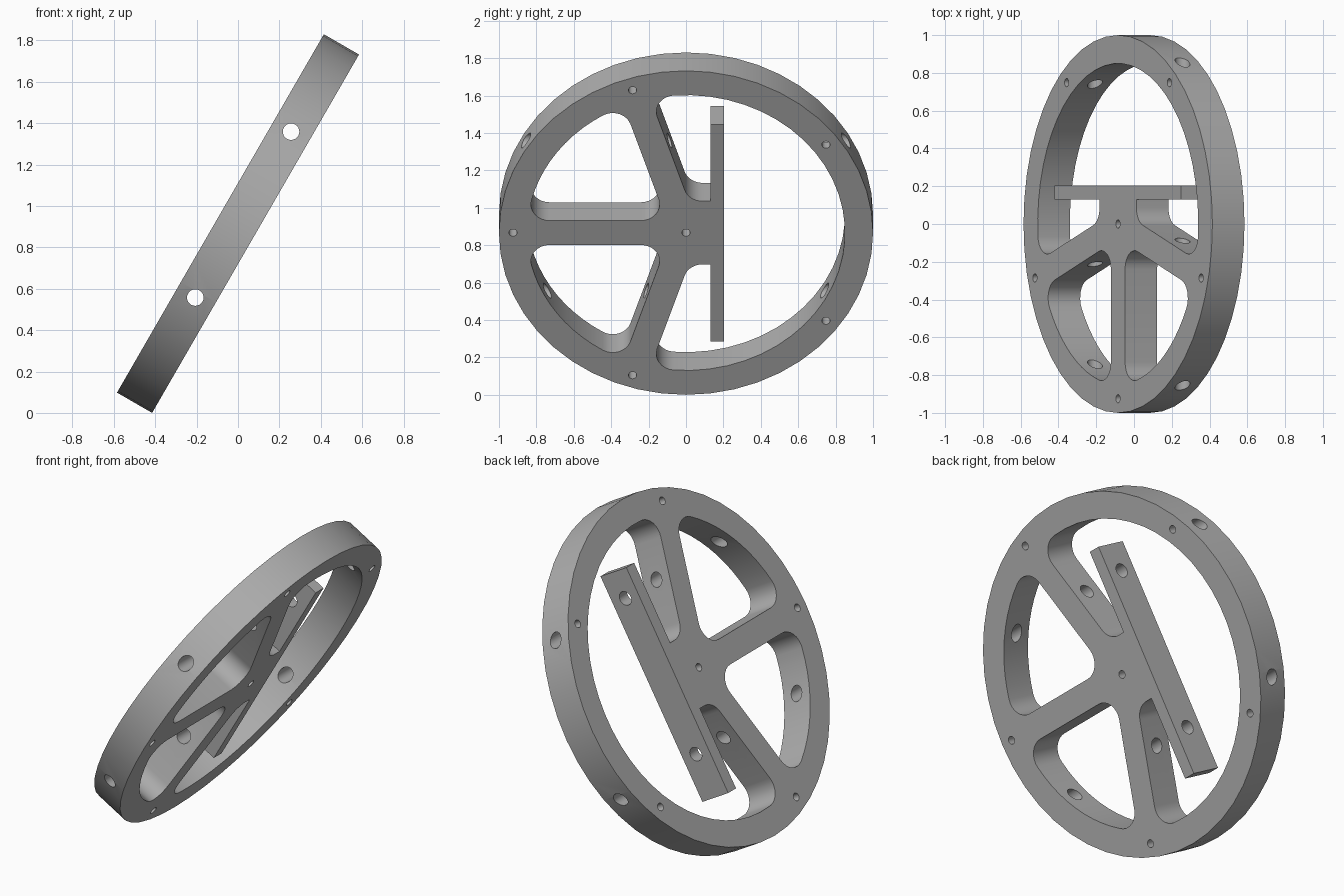
import bpy
import bmesh
from math import asin, cos, radians, sin, degrees
from mathutils import Matrix, Vector

cube = bpy.data.objects.get("Cube")
if cube:
    bpy.data.objects.remove(cube, do_unlink=True)

THICK = 0.196      # plate thickness
RIM_IN = 0.85      # inner rim radius
HALF_SPOKE = 0.075
FILLET = 0.1
PIN_R = 0.022
DRILL_R = 0.04


def arc(cx, cy, r, start, end, steps):
    """Points on an arc, angles in degrees."""
    angles = [radians(start + (end - start) * i / steps) for i in range(steps + 1)]
    return [(cx + r * cos(a), cy + r * sin(a)) for a in angles]


def circle(cx, cy, r, steps):
    return arc(cx, cy, r, 0, 360, steps)[:-1]


def polar(r, angle):
    return r * cos(radians(angle)), r * sin(radians(angle))


# Rim side of an opening between two spokes, with rounded corners
def rim_side(a, b):
    reach = RIM_IN - FILLET
    d = degrees(asin((HALF_SPOKE + FILLET) / reach))
    steps = max(4, round((b - a) / 7.5))
    return (arc(*polar(reach, a + d), FILLET, a - 90, a + d, 8)
            + arc(0, 0, RIM_IN, a + d, b - d, steps)[1:-1]
            + arc(*polar(reach, b - d), FILLET, b - d, b + 90, 8))


# Closed pocket between neighbouring spokes
def pocket(a, b):
    mid = (a + b) / 2
    dist = (HALF_SPOKE + FILLET) / sin(radians((b - a) / 2))
    return rim_side(a, b) + arc(*polar(dist, mid), FILLET, b + 90, a + 270, 8)


# Large opening that leaves the hub and the long crossbar standing
def bar_opening():
    upper = arc(0.088, 0.295, FILLET, 198, 270, 8)
    upper += [(0.13, 0.195), (0.13, 0.67), (0.203, 0.67)]
    lower = [(x, -y) for x, y in reversed(upper)]
    return rim_side(-108, 108) + upper + lower


loops = [circle(0, 0, 1, 48), pocket(108, 180), pocket(180, 252), bar_opening(),
         circle(0, 0, PIN_R, 16)]
loops += [circle(*polar(0.925, 36 + 72 * i), PIN_R, 16) for i in range(5)]

# Fill the flat outline and extrude it into a plate
bm = bmesh.new()
for loop in loops:
    verts = [bm.verts.new((x, y, -THICK / 2)) for x, y in loop]
    for i, v in enumerate(verts):
        bm.edges.new((verts[i - 1], v))
bmesh.ops.triangle_fill(bm, use_beauty=True, edges=bm.edges[:], normal=Vector((0, 0, 1)))
grown = bmesh.ops.extrude_face_region(bm, geom=bm.faces[:])["geom"]
bmesh.ops.translate(bm, vec=(0, 0, THICK),
                    verts=[g for g in grown if isinstance(g, bmesh.types.BMVert)])
bmesh.ops.recalc_face_normals(bm, faces=bm.faces[:])
mesh = bpy.data.meshes.new("wheel_frame")
bm.to_mesh(mesh)
bm.free()
wheel = bpy.data.objects.new("wheel_frame", mesh)
bpy.context.collection.objects.link(wheel)

# Two cross drillings through rim, spokes and crossbar
bm = bmesh.new()
for height in (0.513, -0.413):
    place = Matrix.Translation((0, height, 0)) @ Matrix.Rotation(radians(90), 4, "Y")
    bmesh.ops.create_cone(bm, cap_ends=True, segments=24, radius1=DRILL_R,
                          radius2=DRILL_R, depth=2.4, matrix=place)
drill_mesh = bpy.data.meshes.new("drill_cutter")
bm.to_mesh(drill_mesh)
bm.free()
drill = bpy.data.objects.new("drill_cutter", drill_mesh)
bpy.context.collection.objects.link(drill)

cut = wheel.modifiers.new("cross_holes", "BOOLEAN")
cut.operation = "DIFFERENCE"
cut.solver = "EXACT"
cut.object = drill
bpy.ops.object.select_all(action="DESELECT")
wheel.select_set(True)
bpy.context.view_layer.objects.active = wheel
bpy.ops.object.modifier_apply(modifier=cut.name)
bpy.data.objects.remove(drill, do_unlink=True)

# Lean the wheel: plate x -> world y, plate y -> up the slope
s, c = sin(radians(60)), cos(radians(60))
lean = Matrix(((0, c, s, 0), (1, 0, 0, 0), (0, s, -c, s + c * THICK / 2), (0, 0, 0, 1)))
wheel.data.transform(lean)

# Plain grey finish
grey = bpy.data.materials.new("plain_grey")
grey.use_nodes = True
colour = (0.42, 0.42, 0.42, 1)
grey.diffuse_color = colour
grey.node_tree.nodes["Principled BSDF"].inputs["Base Color"].default_value = colour
wheel.data.materials.clear()
wheel.data.materials.append(grey)
bpy.ops.object.shade_smooth_by_angle(angle=radians(30))
